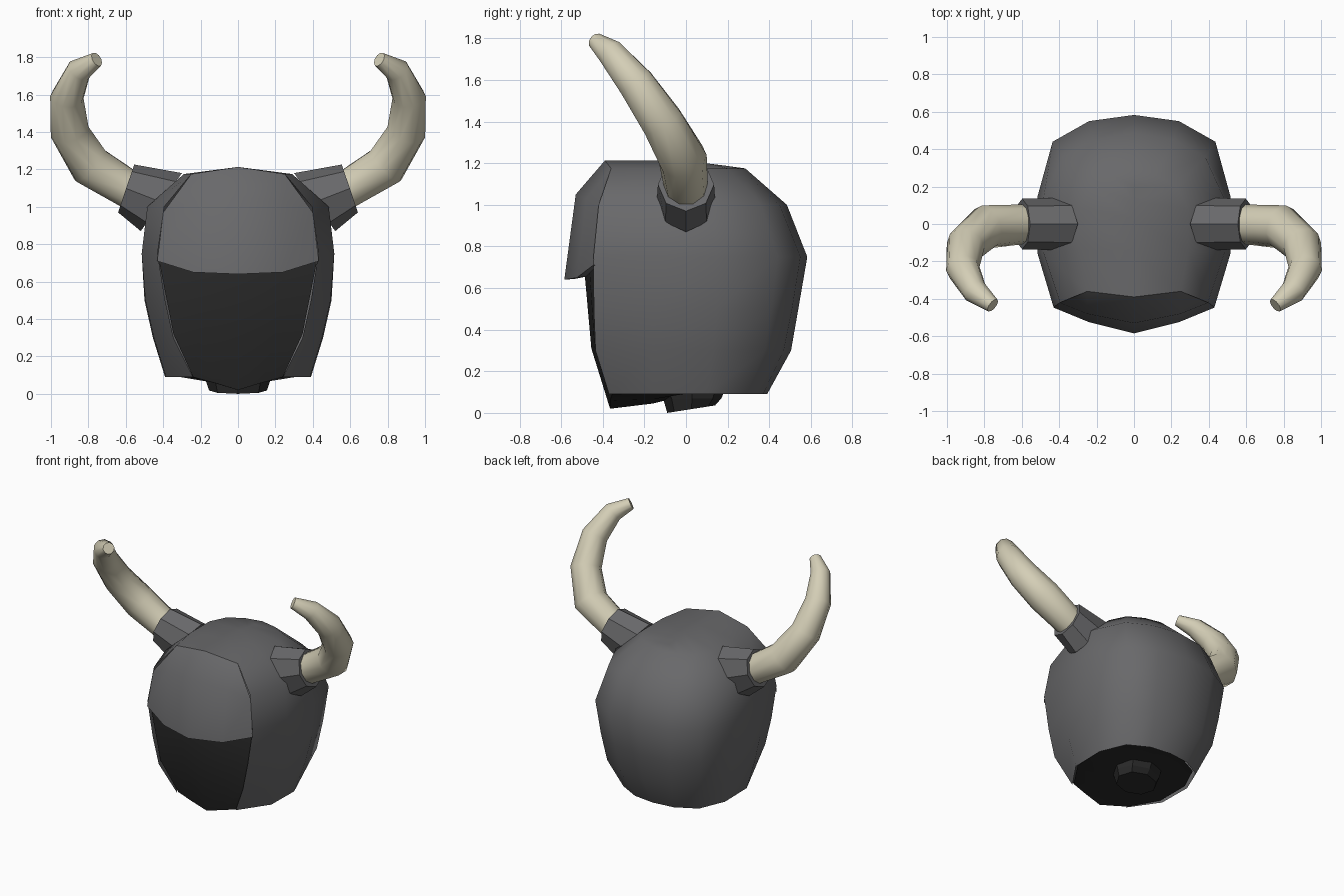
import bpy, bmesh, math
from mathutils import Vector

if "Cube" in bpy.data.objects:
    bpy.data.objects.remove(bpy.data.objects["Cube"])


def material(name, rgb):
    m = bpy.data.materials.new(name)
    m.diffuse_color = (*rgb, 1)
    m.use_nodes = True
    m.node_tree.nodes["Principled BSDF"].inputs["Base Color"].default_value = m.diffuse_color
    return m


GREY = material("dark grey", (0.14, 0.14, 0.145))
BLACK = material("black", (0.022, 0.022, 0.022))
BONE = material("bone", (0.66, 0.62, 0.47))


def finish(name, bm, mat, smooth=None):
    me = bpy.data.meshes.new(name)
    bm.to_mesh(me)
    bm.free()
    ob = bpy.data.objects.new(name, me)
    bpy.context.collection.objects.link(ob)
    me.materials.append(mat)
    if smooth:
        bpy.ops.object.select_all(action='DESELECT')
        ob.select_set(True)
        bpy.context.view_layer.objects.active = ob
        bpy.ops.object.shade_smooth_by_angle(angle=math.radians(smooth))
    return ob


def mirrored_sheet(name, rows, mat, smooth):
    """Skin a grid of right-hand-side points and mirror it across x = 0."""
    bm = bmesh.new()
    for s in (1, -1):
        g = [[bm.verts.new((s * x, y, z)) for x, y, z in row] for row in rows]
        for a, b in zip(g, g[1:]):
            for c in range(len(a) - 1):
                quad = [a[c], a[c + 1], b[c + 1], b[c]]
                bm.faces.new(quad[::s])
    bmesh.ops.remove_doubles(bm, verts=bm.verts, dist=0.0005)
    return finish(name, bm, mat, smooth)


def loft(name, rings, mat, smooth=None):
    """Skin closed rings and cap both ends."""
    bm = bmesh.new()
    g = [[bm.verts.new(p) for p in ring] for ring in rings]
    n = len(g[0])
    for a, b in zip(g, g[1:]):
        for i in range(n):
            bm.faces.new((a[i], a[(i + 1) % n], b[(i + 1) % n], b[i]))
    bm.faces.new(g[0])
    bm.faces.new(g[-1])
    bmesh.ops.recalc_face_normals(bm, faces=bm.faces)
    return finish(name, bm, mat, smooth)


def ring(centre, u, v, n=8):
    """Ellipse with half-axes u and v."""
    c, u, v = Vector(centre), Vector(u), Vector(v)
    return [c + u * math.cos(2 * math.pi * i / n) + v * math.sin(2 * math.pi * i / n)
            for i in range(n)]


# Hood: level outlines from the front edge round to the back centre
levels = [
    (0.09, [(.24, -.37), (.385, -.16), (.39, .10), (.31, .29), (.16, .37), (0, .39)]),
    (0.30, [(.345, -.435), (.45, -.16), (.455, .13), (.38, .38), (.21, .47), (0, .505)]),
    (0.50, [(.39, -.443), (.495, -.16), (.50, .15), (.41, .41), (.225, .51), (0, .54)]),
    (0.75, [(.43, -.445), (.515, -.16), (.515, .15), (.435, .44), (.24, .55), (0, .583)]),
    (1.00, [(.395, -.42), (.485, -.15), (.485, .13), (.38, .36), (.21, .45), (0, .485)]),
    (1.175, [(.25, -.36), (.29, -.14), (.29, .08), (.23, .20), (.12, .26), (0, .285)]),
]
hood = [[(x, y, z) for x, y in pts] for z, pts in levels]
hood.append([(0, -.39, 1.213), (0, -.14, 1.213), (0, .03, 1.21),
             (0, .12, 1.197), (0, .20, 1.187), (0, .285, 1.175)])
mirrored_sheet("hood", hood, GREY, 45)

# Visor: inner face, lower lip, then the front up to the crown
mirrored_sheet("visor", [
    [(0, -.48, .95), (.22, -.44, .95), (.37, -.40, .95)],
    [(0, -.53, .645), (.23, -.48, .655), (.42, -.425, .71)],
    [(0, -.585, .64), (.24, -.525, .65), (.432, -.446, .71)],
    [(0, -.53, 1.05), (.25, -.48, 1.03), (.40, -.42, .97)],
    [(0, -.39, 1.213), (.25, -.36, 1.175), (.25, -.36, 1.175)],
], GREY, 45)

# Face: underside from the back forward to the chin, then up the front
mirrored_sheet("face", [
    [(0, .37, .11), (.15, .35, .11), (.29, .28, .11)],
    [(0, .10, .11), (.20, .10, .11), (.38, .09, .11)],
    [(0, -.16, .045), (.15, -.16, .065), (.37, -.16, .10)],
    [(0, -.365, .02), (.13, -.365, .06), (.24, -.355, .09)],
    [(0, -.455, .31), (.20, -.44, .32), (.345, -.415, .32)],
    [(0, -.49, .70), (.24, -.465, .70), (.42, -.42, .70)],
    [(0, -.47, .95), (.22, -.43, .95), (.37, -.39, .95)],
], BLACK, 20)

# Neck stub
loft("neck", [ring((0, .02, .16), (.18, 0, 0), (0, .19, 0)),
              ring((0, .03, .07), (.172, 0, 0), (0, .14, 0)),
              ring((0, .025, .018), (.155, 0, 0), (0, .115, .018))], BLACK)

# Horn path with radius
path = [(.57, 0, 1.085, .105), (.79, -.015, 1.22, .118), (.90, -.115, 1.40, .105),
        (.915, -.24, 1.585, .09), (.85, -.36, 1.73, .068), (.755, -.435, 1.788, .04)]
pts = [Vector(p[:3]) for p in path]
plane = (pts[3] - pts[0]).cross(pts[5] - pts[3])
horn = []
for i, p in enumerate(path):
    t = (pts[min(i + 1, 5)] - pts[max(i - 1, 0)]).normalized()
    u = (plane - t * plane.dot(t)).normalized()
    horn.append(ring(pts[i], u * p[3], t.cross(u) * p[3], 10))

# Eight-sided horn socket flaring into the hood
socket = [ring((.41, 0, 1.025), (-.11, 0, .155), (0, .14, 0)),
          ring((.598, 0, 1.098), (-.043, 0, .128), (0, .135, 0))]

for side, s in (("right", 1), ("left", -1)):
    for part, rings, mat, ang in (("horn", horn, BONE, 50), ("horn_socket", socket, GREY, None)):
        loft(f"{side}_{part}", [[(s * v.x, v.y, v.z) for v in r] for r in rings], mat, ang)
